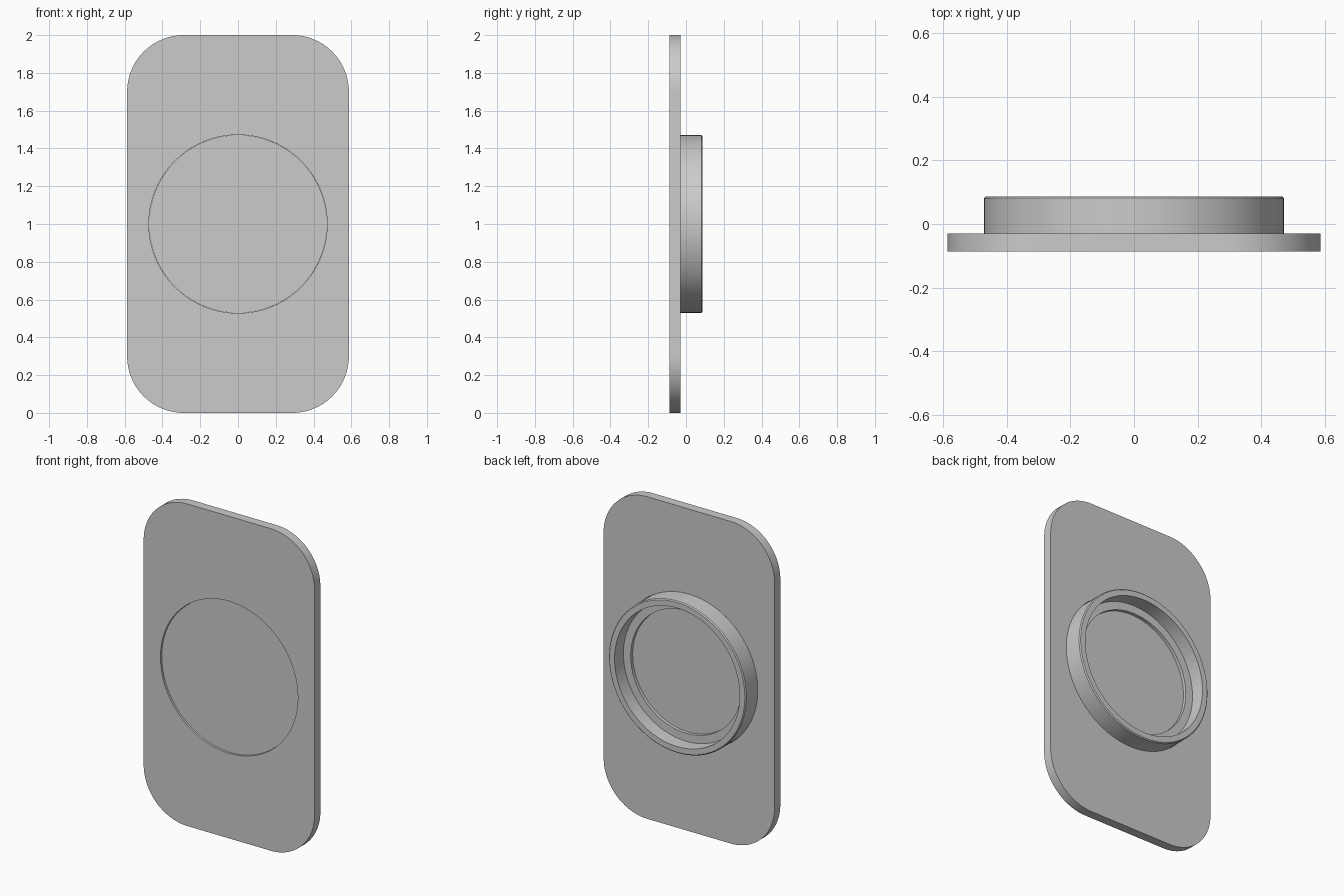
import bpy, bmesh
from math import sin, cos, pi, radians

cube = bpy.data.objects.get("Cube")
if cube:
    bpy.data.objects.remove(cube)

SEGMENTS = 128
CENTRE_Z = 1.0
HALF_WIDTH, HALF_HEIGHT, CORNER = 0.587, 1.0, 0.3
FRONT, BACK, RIM = -0.087, -0.03, 0.087

grey = bpy.data.materials.new("light grey")
grey.use_nodes = True
grey.diffuse_color = (0.6, 0.6, 0.6, 1)
grey.node_tree.nodes["Principled BSDF"].inputs["Base Color"].default_value = (0.6, 0.6, 0.6, 1)


def outline(radius, y, dx=0.0, dz=0.0):
    """Circle facing y; dx and dz push its quarters apart into a rounded rectangle."""
    points = []
    for i in range(SEGMENTS):
        quarter = SEGMENTS // 4
        sx = 1 if i // quarter in (0, 3) else -1
        sz = 1 if i // quarter in (0, 1) else -1
        if dx or dz:
            a = (i // quarter + (i % quarter) / (quarter - 1)) * pi / 2
        else:
            a = (i + 0.5) * 2 * pi / SEGMENTS
        points.append((sx * dx + radius * cos(a), y, CENTRE_Z + sz * dz + radius * sin(a)))
    return points


def loft(name, outlines, closed):
    """Join successive outlines; either close into a loop or cap both ends."""
    bm = bmesh.new()
    rings = [[bm.verts.new(p) for p in o] for o in outlines]
    pairs = list(zip(rings, rings[1:]))
    if closed:
        pairs.append((rings[-1], rings[0]))
    else:
        bm.faces.new(rings[0])
        bm.faces.new(rings[-1])
    for a, b in pairs:
        for i in range(SEGMENTS):
            j = (i + 1) % SEGMENTS
            bm.faces.new((a[i], a[j], b[j], b[i]))
    bmesh.ops.recalc_face_normals(bm, faces=bm.faces)
    mesh = bpy.data.meshes.new(name)
    bm.to_mesh(mesh)
    bm.free()
    mesh.materials.append(grey)
    obj = bpy.data.objects.new(name, mesh)
    bpy.context.collection.objects.link(obj)
    bpy.ops.object.select_all(action='DESELECT')
    obj.select_set(True)
    bpy.context.view_layer.objects.active = obj
    bpy.ops.object.shade_smooth_by_angle(angle=radians(30))
    return obj


# Rounded plate with a round opening
dx, dz = HALF_WIDTH - CORNER, HALF_HEIGHT - CORNER
loft("back_plate", [
    outline(CORNER, FRONT, dx, dz),
    outline(CORNER, BACK, dx, dz),
    outline(0.472, BACK),
    outline(0.472, FRONT),
], closed=True)

# Round cup set into the opening: recessed front, chamfered rim, stepped floor
cup_profile = [
    (0.471, FRONT + 0.012), (0.471, RIM - 0.006), (0.465, RIM),
    (0.43, RIM), (0.43, 0.0), (0.38, 0.0), (0.38, -0.02),
]
loft("round_cup", [outline(r, y) for r, y in cup_profile], closed=False)
